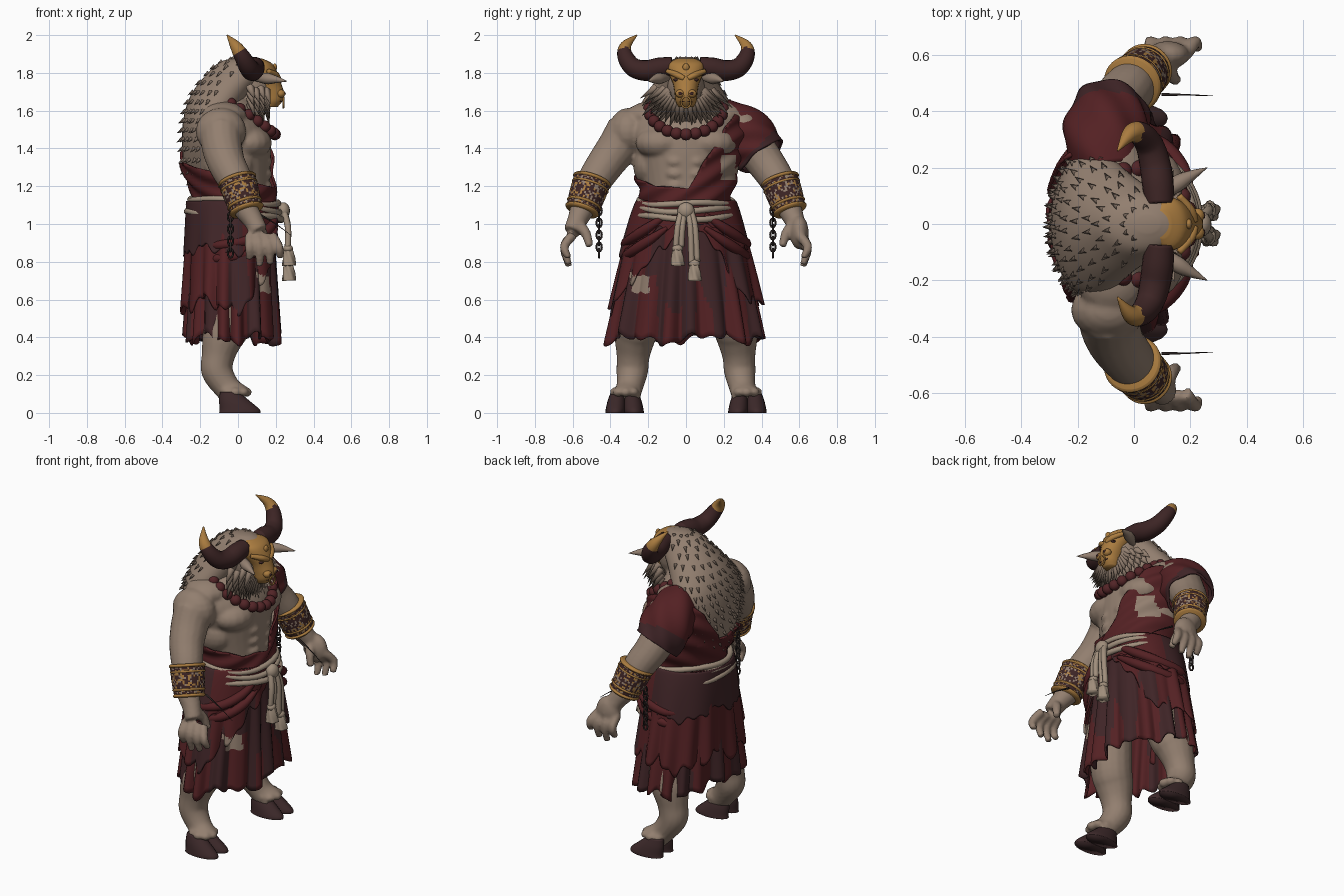
import bpy, bmesh, math, random
from math import sin, cos, pi, tau
from mathutils import Vector, Matrix

random.seed(4)
if "Cube" in bpy.data.objects:
    bpy.data.objects.remove(bpy.data.objects["Cube"])

def material(name, r, g, b):
    m = bpy.data.materials.new(name)
    m.use_nodes = True
    m.diffuse_color = (r, g, b, 1)
    bsdf = m.node_tree.nodes["Principled BSDF"]
    bsdf.inputs["Base Color"].default_value = (r, g, b, 1)
    bsdf.inputs["Roughness"].default_value = 0.8
    return m

SKIN = material("tan hide", .29, .212, .16)
QUILL = material("dull fur", .21, .155, .12)
RED = material("dark red cloth", .088, .015, .017)
BROWN = material("brown cloth", .05, .018, .02)
HORN = material("dark horn", .046, .018, .018)
GOLD = material("old gold", .40, .20, .05)
ROPE = material("pale rope", .35, .27, .20)
HOOF = material("hoof brown", .046, .022, .023)
BEAD = material("red bead", .085, .018, .02)
IRON = material("dark iron", .028, .02, .019)

def finish(bm, name, *mats, normals=True):
    if normals:
        bmesh.ops.recalc_face_normals(bm, faces=bm.faces)
    for f in bm.faces:
        f.smooth = True
    me = bpy.data.meshes.new(name)
    bm.to_mesh(me)
    bm.free()
    ob = bpy.data.objects.new(name, me)
    bpy.context.collection.objects.link(ob)
    for m in mats:
        me.materials.append(m)
    return ob

def solidify(ob, t):
    ob.modifiers.new("thickness", "SOLIDIFY").thickness = t

def bridge(bm, rings, caps=True, closed=False, mat=0):
    """Skin a list of point rings with quads."""
    vs = [[bm.verts.new(p) for p in r] for r in rings]
    n, out = len(vs[0]), []
    pairs = list(zip(vs, vs[1:])) + ([(vs[-1], vs[0])] if closed else [])
    for a, b in pairs:
        for i in range(n):
            j = (i + 1) % n
            out.append(bm.faces.new((a[i], a[j], b[j], b[i])))
    if caps and not closed:
        out += [bm.faces.new(vs[0][::-1]), bm.faces.new(vs[-1])]
    for f in out:
        f.material_index = mat
    return out

def spline(pts, k=5):
    """Catmull-Rom through points that also carry a radius."""
    p = [Vector(q) for q in pts]
    p = [p[0]] + p + [p[-1]]
    out = []
    for a, b, c, d in zip(p, p[1:], p[2:], p[3:]):
        for i in range(k):
            t = i / k
            out.append(.5 * (2 * b + (c - a) * t + (2 * a - 5 * b + 4 * c - d) * t * t
                             + (3 * b - a - 3 * c + d) * t ** 3))
    return out + [p[-1]]

def tube(bm, pts, n=16, ref=(1, 0, 0), closed=False, ripple=0, k=5, caps=True, mat=0):
    pts = [Vector(p) for p in pts] if closed else spline(pts, k)
    rings, m = [], len(pts)
    for i, p in enumerate(pts):
        a = pts[(i - 1) % m] if closed else pts[max(i - 1, 0)]
        b = pts[(i + 1) % m] if closed else pts[min(i + 1, m - 1)]
        t = (b.xyz - a.xyz).normalized()
        u = t.cross(Vector(ref)).normalized()
        w = t.cross(u)
        rings.append([p.xyz + (u * cos(q) + w * sin(q)) * max(p.w, .001)
                      * (1 + ripple * sin(5 * q + i * .5)) for q in [tau * j / n for j in range(n)]])
    return bridge(bm, rings, caps, closed, mat)

def column(rows, n=32, k=5):
    """Stacked ellipses from rows of (z, centre x, radius x, radius y)."""
    return [[(c + rx * cos(tau * j / n), ry * sin(tau * j / n), z) for j in range(n)]
            for z, c, rx, ry in spline(rows, k)]

def ball(bm, c, s, mat=0):
    m = Matrix.Translation(c) @ Matrix.Diagonal((*s, 1))
    for v in bmesh.ops.create_uvsphere(bm, u_segments=16, v_segments=10, radius=1, matrix=m)["verts"]:
        for f in v.link_faces:
            f.material_index = mat

def spike(bm, p, d, r, length):
    d = Vector(d).normalized()
    m = Matrix.Translation(Vector(p) + d * length * .4) @ d.to_track_quat("Z", "Y").to_matrix().to_4x4()
    bmesh.ops.create_cone(bm, segments=5, radius1=r, radius2=0, depth=length, matrix=m)

def flip(pts, s):
    return [(p[0], p[1] * s, *p[2:]) for p in pts]

# Body: overlapping muscle masses fused into one surface
TORSO = [(1.0, -.01, .19, .21), (1.12, -.01, .18, .21), (1.25, -.035, .205, .24), (1.38, -.055, .23, .27),
         (1.48, -.065, .23, .3), (1.56, -.07, .2, .27), (1.64, -.06, .15, .18), (1.68, -.05, .1, .12)]
bm = bmesh.new()
bridge(bm, column(TORSO))
ball(bm, (.06, 0, 1.73), (.12, .1, .14))
for s in (1, -1):
    ball(bm, (.06, .13 * s, 1.43), (.12, .14, .09))
    ball(bm, (-.09, .305 * s, 1.49), (.135, .105, .125))
    ball(bm, (-.08, .18 * s, 1.57), (.13, .14, .08))
    ball(bm, (-.05, .2 * s, 1.31), (.13, .08, .11))
    for z in (1.33, 1.265, 1.2):
        ball(bm, (.135, .055 * s, z), (.045, .055, .036))
    tube(bm, flip([(-.09, .31, 1.5, .11), (-.085, .36, 1.41, .108), (-.06, .425, 1.32, .1), (-.01, .49, 1.22, .09),
                   (.03, .54, 1.1, .07), (.08, .575, 1.02, .054), (.11, .6, .96, .05)], s))
    ball(bm, (.12, .6, .955), (.078, .05, .09))
    for i, z in enumerate((.815, .775, .785, .82)):
        x = .06 + .04 * i
        tube(bm, flip([(x, .6, .94, .027), (x + .012 * i, .645, .88, .025), (x + .015 * i, .62, z, .019)], s), 8)
    tube(bm, flip([(.11, .57, 1.0, .03), (.13, .53, .95, .028), (.15, .51, .88, .02)], s), 8)
    tube(bm, flip([(0, .2, .78, .12), (-.04, .25, .5, .12), (-.08, .27, .4, .11), (-.105, .28, .3, .088),
                   (-.11, .285, .22, .084), (-.055, .3, .13, .07), (0, .32, .08, .075)], s))
    for a in range(8):
        ball(bm, (-.015 + .06 * cos(a * pi / 4), (.32 + .055 * sin(a * pi / 4)) * s, .11), (.03, .03, .025))
body = finish(bm, "body", SKIN)
rm = body.modifiers.new("fuse", "REMESH")
rm.mode, rm.voxel_size, rm.use_smooth_shade = "VOXEL", .011, True
sm = body.modifiers.new("soften", "SMOOTH")
sm.factor, sm.iterations = .5, 3

# Cloven hooves, sloping back from the toe
bm = bmesh.new()
for s in (1, -1):
    for o in (-.05, .05):
        rings = column([(0, .01, .11, .052), (.02, .008, .105, .052), (.065, -.02, .08, .046), (.11, -.045, .05, .034)], 20)
        bridge(bm, [[(x, y + (.325 + o * (1 - 2 * z)) * s, z) for x, y, z in r] for r in rings])
finish(bm, "hooves", HOOF)

# Mane hump with rows of short quills
MANE = [(1.18, -.16, .06, .07), (1.28, -.165, .115, .16), (1.4, -.165, .13, .23), (1.5, -.155, .14, .26),
        (1.6, -.135, .145, .255), (1.7, -.085, .155, .2), (1.8, -.01, .15, .135), (1.86, .03, .12, .09),
        (1.885, .05, .04, .03)]
bm = bmesh.new()
bridge(bm, column(MANE))
finish(bm, "mane", SKIN)
bm = bmesh.new()
for i, (z, c, rx, ry) in enumerate(spline(MANE, 2)[1:-1]):
    count = max(6, int(ry * 60))
    for j in range(count):
        a = pi / 2 + pi * (j + .5 * (i % 2)) / count + random.uniform(-.06, .06)
        spike(bm, (c + rx * cos(a), ry * sin(a), z), (cos(a) * .7 - .2, sin(a) * .6, -.6), .011, .038)
finish(bm, "quills", QUILL)

# Beard and cheek tufts
bm = bmesh.new()
for row in range(4):
    for j in range(17):
        a = pi * (j + .5 * (row % 2)) / 16
        y, z = cos(a) * (.1 + .022 * row), 1.7 - sin(a) * (.07 + .032 * row)
        spike(bm, (.15 - .028 * row, y, z), (.15, cos(a) * .6, -.45 - .6 * sin(a)), .024, .1 + .03 * random.random())
finish(bm, "beard", SKIN)

# Gold face mask
bm = bmesh.new()
bridge(bm, column([(1.62, .17, .04, .04), (1.65, .175, .06, .055), (1.69, .17, .075, .06), (1.74, .155, .075, .068),
                   (1.8, .13, .08, .092), (1.85, .12, .06, .09), (1.875, .1, .03, .05)], 24))
for s in (1, -1):
    tube(bm, flip([(.215, .01, 1.77, .014), (.2, .05, 1.79, .017), (.16, .1, 1.81, .012)], s), 8)
    ball(bm, (.225, .03 * s, 1.69), (.025, .026, .022))
    ball(bm, (.197, .05 * s, 1.763), (.012, .018, .008), 1)
    ball(bm, (.247, .03 * s, 1.69), (.006, .011, .008), 1)
ball(bm, (.222, 0, 1.65), (.012, .035, .007), 1)
ball(bm, (.195, 0, 1.83), (.012, .018, .02))
finish(bm, "face_mask", GOLD, HORN)
bm = bmesh.new()
tube(bm, [(.24, .026 * cos(a), 1.645 + .03 * sin(a), .005) for a in [tau * i / 20 for i in range(20)]], 8, closed=True)
finish(bm, "nose_ring", GOLD)

# Horns with gold tips, and ears
for s, side in ((1, "left"), (-1, "right")):
    bm = bmesh.new()
    tube(bm, flip([(.09, .07, 1.835, .05), (.085, .14, 1.825, .056), (.075, .21, 1.812, .055), (.055, .28, 1.83, .05),
                   (.02, .322, 1.89, .042), (-.015, .318, 1.945, .029), (-.058, .26, 2, .003)], s), 20)
    for f in bm.faces:
        c = f.calc_center_median()
        f.material_index = c.z - .8 * c.x > 1.91
    finish(bm, side + "_horn", HORN, GOLD)
    bm = bmesh.new()
    tube(bm, flip([(.08, .09, 1.775, .015), (.15, .14, 1.77, .03), (.2, .17, 1.765, .02), (.26, .2, 1.755, .001)], s), 10)
    finish(bm, side + "_ear", SKIN)

# Bead necklace
bm = bmesh.new()
for i in range(17):
    a = (i - 8) / 8 * 2.1
    ball(bm, (.01 + .185 * cos(a), .195 * sin(a), 1.645 - .17 * max(cos(a * .8), 0) ** 1.3), (.032,) * 3)
finish(bm, "necklace", BEAD)

# Sash wrapped over the left shoulder, with waist band and patch
bm = bmesh.new()
rings = []
for z, c, rx, ry in spline(TORSO[:-1], 8):
    ring = []
    for j in range(80):
        a = tau * j / 80
        g = .03 + .009 * sin(55 * (z - .7 * ry * sin(a))) + .012 * max(-cos(a), 0)
        ring.append((c + (rx + g) * cos(a), (ry + g) * sin(a), z))
    rings.append(ring)
bridge(bm, rings, caps=False)
planes = [(Vector((.26, 0, 1)), Vector((.2, 0, 1.19))), (Vector((0, 1, -.62)), Vector((0, .02, 1.2)))]
for no, co in planes:
    bmesh.ops.bisect_plane(bm, geom=bm.verts[:] + bm.edges[:] + bm.faces[:], plane_co=co, plane_no=no)
band, strap = planes
cut = []
for f in bm.faces:
    c = f.calc_center_median()
    if (c - band[1]).dot(band[0]) > 0 > (c - strap[1]).dot(strap[0]):
        cut.append(f)
    f.material_index = int(c.x > 0 and abs(c.y - .225) < .035 and abs(c.z - 1.3) < .06)
bmesh.ops.delete(bm, geom=cut, context="FACES")
solidify(finish(bm, "sash", RED, SKIN, normals=False), .012)
bm = bmesh.new()
tube(bm, [(-.08, .17, 1.57, .1), (-.1, .25, 1.52, .135), (-.1, .32, 1.46, .15), (-.09, .37, 1.4, .145),
          (-.075, .405, 1.355, .135)], 60, ripple=.045, caps=False)
for f in bm.faces:
    c = f.calc_center_median()
    f.material_index = int(c.y - c.z > -1.03)
solidify(finish(bm, "shoulder_drape", RED, BROWN, normals=False), .014)

# Pleated skirt tiers
def flare(z):
    f = max((1.12 - z) / .75, 0)
    return f, .2 + .03 * f, .22 + .18 * f ** .8

def skirt(name, hem, gap, amp, folds, rule, n=180, rows=24):
    bm = bmesh.new()
    rings = []
    for i in range(rows + 1):
        ring = []
        for j in range(n):
            a = tau * j / n
            z = 1.12 + (hem(a) - 1.12) * i / rows
            f, rx, ry = flare(z)
            g = gap + amp * f * (sin(folds * a + sin(3 * a)) + .4 * sin(folds * 1.5 // 1 * a + 1))
            ring.append((-.03 + (rx + g) * cos(a), (ry + g) * sin(a), z))
        rings.append(ring)
    for f in bridge(bm, rings, caps=False):
        c = f.calc_center_median()
        patch = c.x > 0 and abs(c.y + .24) < .05 and abs(c.z - .68) < .05
        f.material_index = 2 if patch else int(rule(math.atan2(c.y, c.x), c))
    solidify(finish(bm, name, RED, BROWN, SKIN, normals=False), .01)

def jag(a):
    return .02 * sin(5 * a) + .014 * sin(11 * a + 1) + .012 * sin(23 * a)

skirt("lower_skirt", lambda a: .39 + jag(a), 0, .022, 17,
      lambda a, c: sin(9 * a + .8) > .3 or (abs(a) < 1 and c.z > .62 + .1 * sin(6 * a)))
skirt("middle_skirt", lambda a: .57 + jag(a) * 1.6 + .42 * max(cos(a), 0) ** 3, .025, .022, 14,
      lambda a, c: c.x > -.1 and sin(7 * a) > .5)
skirt("waist_wrap", lambda a: .86 + jag(a) + .17 * max(cos(a), 0) ** 3, .035, .015, 8, lambda a, c: c.x < .02)
bm = bmesh.new()
for s in (1, -1):
    for d in (0, .07):
        tube(bm, flip([(.2, .1, 1.05 - d, .012), (.17, .2, .98 - d, .026), (.08, .29, .92 - d, .028),
                       (-.08, .315, .89 - d, .026), (-.19, .22, .88 - d, .012)], s), 10, ref=(0, 0, 1))
finish(bm, "hip_folds", RED)

# Rope belt, knot and tassels
bm = bmesh.new()
for z, g in ((1.045, .01), (1.085, 0), (1.12, -.008)):
    tube(bm, [(-.02 + (.24 + g) * cos(a), (.255 + g) * sin(a), z - .015 * cos(a) + .008 * sin(3 * a + 40 * z), .017)
              for a in [tau * i / 64 for i in range(64)]], 10, ref=(0, 0, 1), closed=True)
ball(bm, (.24, 0, 1.07), (.035, .045, .045))
for y, end in ((-.055, .86), (-.025, .88), (.03, .78), (.06, .8)):
    tube(bm, [(.24, y * .4, 1.07, .018), (.265, y * .8, .98, .017), (.262, y, end, .016)], 10)
for y, z in ((-.045, .87), (.045, .79)):
    ball(bm, (.265, y, z), (.026, .03, .022))
    tube(bm, [(.265, y, z, .022), (.268, y, z - .04, .03), (.27, y, z - .09, .036)], 20, ripple=.12)
finish(bm, "rope_belt", ROPE)

# Bracers, chains and loose pins
for s, side in ((1, "left"), (-1, "right")):
    top, low = Vector((-.005, .497 * s, 1.23)), Vector((.045, .55 * s, 1.075))
    at = lambda t, r: (*top.lerp(low, t), r)
    bm = bmesh.new()
    for f in tube(bm, [at(0, .1), at(.5, .096), at(1, .086)], 56, k=9):
        f.material_index = random.choice((0, 0, 0, 1, 2))
    for t, r in ((0, .106), (.2, .102), (.8, .095), (1, .094)):
        tube(bm, [at(t - .06, r - .008), at(t, r), at(t + .06, r - .008)], 32, mat=1)
    finish(bm, side + "_bracer", HORN, GOLD, SKIN)
    bm = bmesh.new()
    for i in range(8):
        ring = []
        for a in [tau * q / 12 for q in range(12)]:
            w, h = .014 * cos(a), .024 * sin(a)
            ring.append((-.04 + w * (i % 2), .46 * s + w * (1 - i % 2), 1.07 - .032 * i + h, .0055))
        tube(bm, ring, 6, ref=(1 - i % 2, i % 2, 0), closed=True)
    tube(bm, [(.1, .46 * s, 1.06, .006), (.2, .458 * s, 1, .003), (.28, .455 * s, .94, .001)], 6, ref=(0, 1, 0))
    finish(bm, side + "_chain", IRON)
